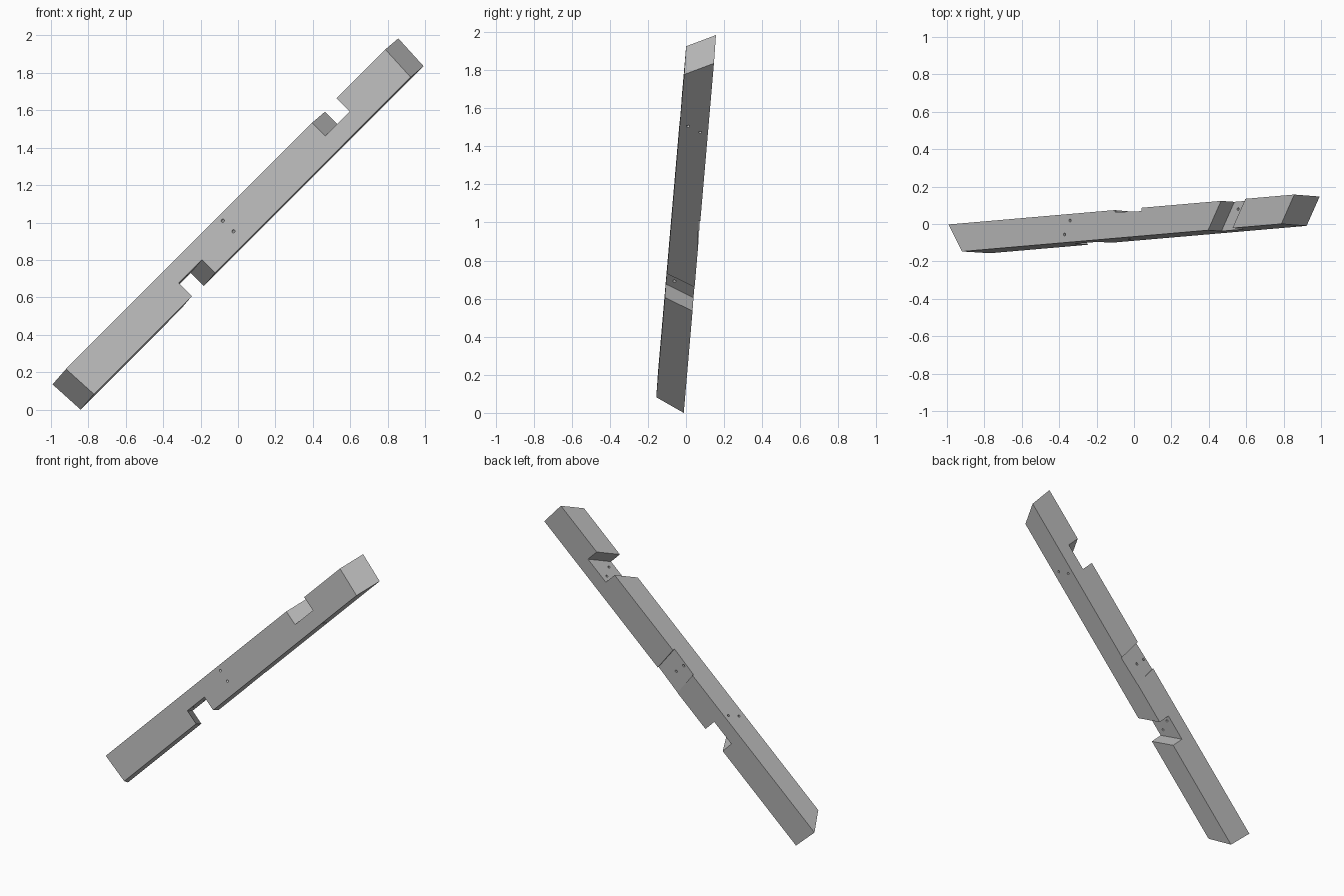
import bpy, bmesh
from mathutils import Vector, Matrix

cube = bpy.data.objects.get("Cube")
if cube:
    bpy.data.objects.remove(cube, do_unlink=True)

# Beam frame: length, depth (towards the back) and height
length = Vector((0.7055, 0.061, 0.706)).normalized()
depth = Vector((-0.009, 0.995, -0.079))
depth = (depth - length * depth.dot(length)).normalized()
height = length.cross(depth)
frame = Matrix((length, depth, height)).transposed().to_4x4()
frame.translation = (0, 0, 1)

FRONT, BACK, LOW, MID, HIGH = -0.078, 0.073, -0.107, -0.007, 0.094

wood = bpy.data.materials.new("plain grey")
wood.use_nodes = True
grey = (0.5, 0.5, 0.5, 1)
wood.diffuse_color = grey
wood.node_tree.nodes["Principled BSDF"].inputs["Base Color"].default_value = grey


def add_object(name, bm):
    bmesh.ops.recalc_face_normals(bm, faces=bm.faces)
    mesh = bpy.data.meshes.new(name)
    bm.to_mesh(mesh)
    bm.free()
    mesh.materials.append(wood)
    obj = bpy.data.objects.new(name, mesh)
    bpy.context.collection.objects.link(obj)
    return obj


def solid(name, points):
    """Convex solid around the given points."""
    bm = bmesh.new()
    for p in points:
        bm.verts.new(p)
    bmesh.ops.convex_hull(bm, input=bm.verts[:])
    bmesh.ops.dissolve_limit(bm, angle_limit=0.002, verts=bm.verts[:], edges=bm.edges[:])
    return add_object(name, bm)


def notch(name, start, end, skew, low, high):
    """Slot running through the depth, slanted along the length."""
    return solid(name, [(s + skew * (v - FRONT), v, u)
                        for s in (start, end)
                        for v in (FRONT - 0.05, BACK + 0.05)
                        for u in (low, high)])


def drill(name, a, b):
    """Thin round hole from a to b, running past both."""
    a, b = Vector(a), Vector(b)
    axis = b - a
    bm = bmesh.new()
    turn = axis.to_track_quat('Z', 'Y').to_matrix().to_4x4()
    bmesh.ops.create_cone(bm, cap_ends=True, segments=12, radius1=0.008, radius2=0.008,
                          depth=axis.length * 1.3,
                          matrix=Matrix.Translation((a + b) / 2) @ turn)
    return add_object(name, bm)


# Main beam with bevelled ends
corners = []
for side in (-1, 1):
    for v, long in ((FRONT, 0), (BACK, 0.1)):
        for u, extra in ((LOW, 0), (HIGH, 0.01)):
            corners.append((side * (1.2 + long + extra), v, u))
beam = solid("beam", corners)

# Slanted half-depth notches in the top and the underside
cutters = [notch("upper_notch", 0.655, 0.84, 0.66, MID, HIGH + 0.05),
           notch("lower_notch", -0.458, -0.281, -0.56, LOW - 0.05, MID)]

# Shallow tilted seat across the back
seat = []
for s, deep in ((0.14, 0.0135), (-0.062, 0.0065)):
    for way in (-1.2, 1.2):
        u = MID + 0.1 * way
        seat.append((s + 0.012 * way, BACK - deep - 0.0045 * way, u))
        seat.append((s + 0.012 * way, BACK + 0.03, u))
cutters.append(solid("back_seat", seat))

# Bolt holes, one pair for each joint
for s, v in ((0.82, -0.034), (0.782, 0.032)):
    cutters.append(drill("upper_hole", (s, v, LOW), (s, v, MID)))
for s, v in ((-0.39, 0.038), (-0.432, -0.034)):
    cutters.append(drill("lower_hole", (s, v, MID), (s, v, HIGH)))
for u in (0.061, -0.019):
    cutters.append(drill("back_hole", (-0.055, FRONT, u), (0.042, BACK, u + 0.012)))

# Cut everything out of the beam
bpy.context.view_layer.objects.active = beam
for cutter in cutters:
    cutter.hide_render = True
    mod = beam.modifiers.new(cutter.name, 'BOOLEAN')
    mod.operation = 'DIFFERENCE'
    mod.solver = 'EXACT'
    mod.object = cutter
    bpy.ops.object.modifier_apply(modifier=mod.name)
for cutter in cutters:
    bpy.data.objects.remove(cutter, do_unlink=True)

# Lean the beam into place
beam.data.transform(frame)
lowest = min(v.co.z for v in beam.data.vertices)
beam.data.transform(Matrix.Translation((0, 0, -lowest)))
